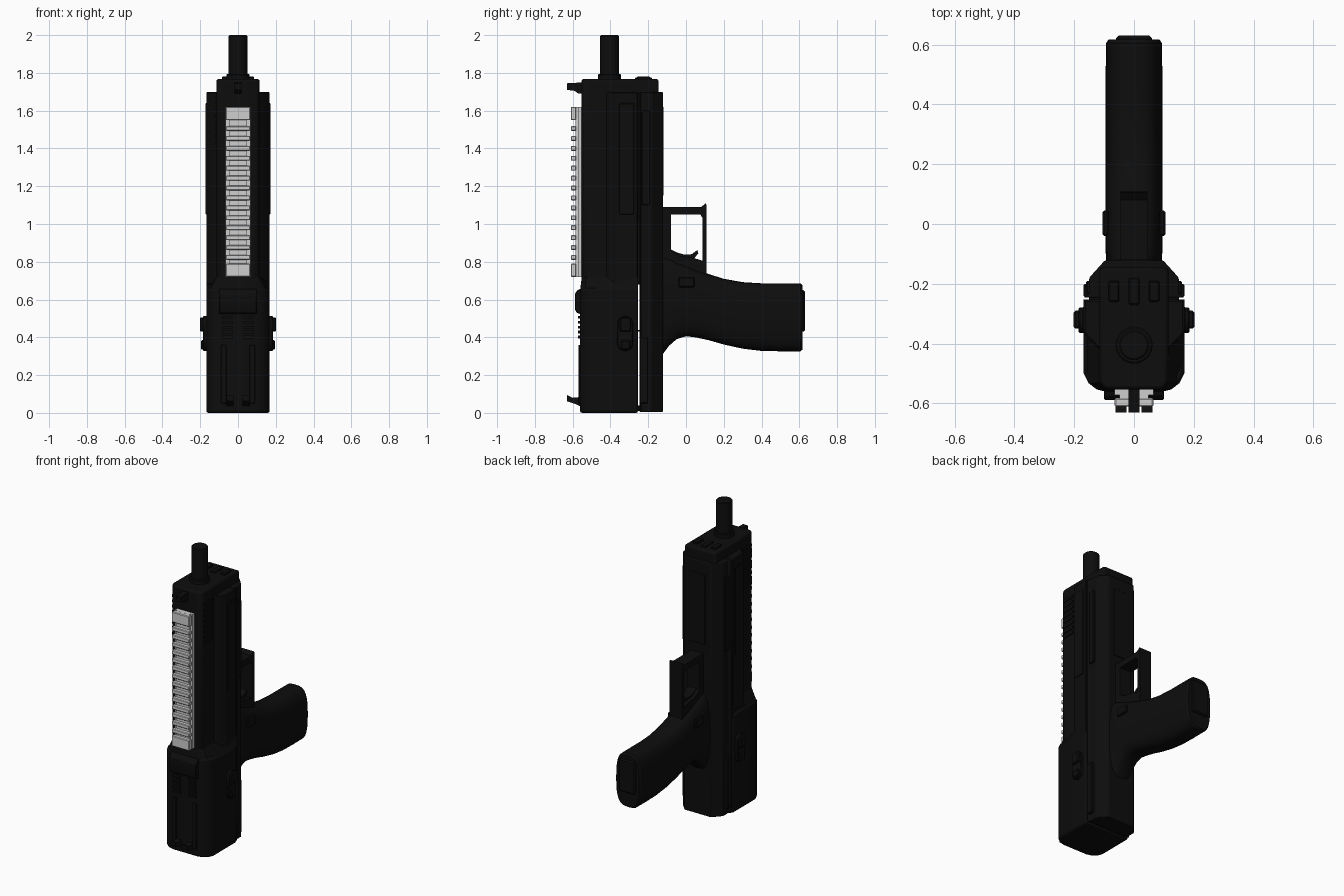
import bpy, bmesh, math
from mathutils import Matrix


def material(name, v):
    m = bpy.data.materials.new(name)
    m.diffuse_color = (v, v, v, 1)
    return m


BLACK = material("matte black", 0.004)
GREY = material("light grey", 0.62)


def finish(name, bm, mat=BLACK, bevel=0.0, seg=1, smooth=True):
    bmesh.ops.recalc_face_normals(bm, faces=bm.faces)
    me = bpy.data.meshes.new(name)
    bm.to_mesh(me)
    bm.free()
    ob = bpy.data.objects.new(name, me)
    bpy.context.collection.objects.link(ob)
    me.materials.append(mat)
    if bevel:
        b = ob.modifiers.new("bevel", 'BEVEL')
        b.width, b.segments, b.limit_method = bevel, seg, 'ANGLE'
    if smooth:
        bpy.ops.object.select_all(action='DESELECT')
        ob.select_set(True)
        bpy.context.view_layer.objects.active = ob
        bpy.ops.object.shade_smooth_by_angle(angle=math.radians(30))
    return ob


def loft(name, rings, **kw):
    bm = bmesh.new()
    rs = [[bm.verts.new(p) for p in r] for r in rings]
    n = len(rs[0])
    for a, b in zip(rs, rs[1:]):
        for i in range(n):
            bm.faces.new((a[i], a[(i + 1) % n], b[(i + 1) % n], b[i]))
    bm.faces.new(rs[0])
    bm.faces.new(rs[-1])
    return finish(name, bm, **kw)


def prism_z(name, half, z0, z1, **kw):
    """Half outline (x, y) mirrored over x and raised from z0 to z1."""
    pts = half + [(-x, y) for x, y in reversed(half)]
    return loft(name, [[(x, y, z) for x, y in pts] for z in (z0, z1)], **kw)


def prism_x(name, pts, x0, x1, **kw):
    """Side outline (y, z) spread from x0 to x1."""
    return loft(name, [[(x, y, z) for y, z in pts] for x in (x0, x1)], **kw)


def boxes(name, spans, **kw):
    bm = bmesh.new()
    for x0, x1, y0, y1, z0, z1 in spans:
        m = Matrix.Translation(((x0 + x1) / 2, (y0 + y1) / 2, (z0 + z1) / 2)) \
            @ Matrix.Diagonal((x1 - x0, y1 - y0, z1 - z0, 1))
        bmesh.ops.create_cube(bm, size=1, matrix=m)
    return finish(name, bm, smooth=False, **kw)


def both(spans):
    return spans + [(-b, -a, c, d, e, f) for a, b, c, d, e, f in spans]


def cylinder(name, r, y, z0, z1, bevel=0.0):
    bm = bmesh.new()
    bmesh.ops.create_cone(bm, cap_ends=True, segments=32, radius1=r, radius2=r, depth=z1 - z0,
                          matrix=Matrix.Translation((0, y, (z0 + z1) / 2)))
    return finish(name, bm, bevel=bevel)


# rear housing with rounded front corners, blending into the narrower front section
rear = [(0.09, -0.562), (0.125, -0.553), (0.152, -0.532), (0.168, -0.50), (0.168, -0.253)]
slim = [(0.085, -0.552), (0.10, -0.548), (0.115, -0.53), (0.115, -0.42), (0.168, -0.253)]
prism_z("rear_housing", rear, 0.0, 0.66, bevel=0.012, seg=2)
rings = []
for h, z in ((rear, 0.64), (slim, 0.72)):
    rings.append([(x, y, z) for x, y in h + [(-x, y) for x, y in reversed(h)]])
loft("housing_transition", rings)

# front section, side shoulders and nose block
prism_z("front_section", [(0.085, -0.553), (0.10, -0.55), (0.115, -0.53), (0.115, -0.145)],
        0.68, 1.768, bevel=0.012, seg=2)
prism_z("side_shoulders", [(0.11, -0.425), (0.165, -0.37), (0.168, -0.36), (0.168, -0.253)],
        0.68, 1.70, bevel=0.006)
boxes("shoulder_panels", both([(0.15, 0.172, -0.355, -0.275, 1.05, 1.64)]), bevel=0.004)

# lower frame, separated from the housing by a thin seam behind
prism_z("lower_frame", [(0.168, -0.246), (0.15, -0.235), (0.15, -0.18), (0.098, -0.122)],
        0.005, 1.70, bevel=0.008, seg=2)
boxes("seam_fill", [(-0.15, 0.15, -0.26, -0.24, 1.02, 1.69), (-0.15, 0.15, -0.26, -0.24, 0.43, 0.44),
                    (-0.15, 0.15, -0.26, -0.24, 0.01, 0.04)])
boxes("frame_side_rails", both([(0.14, 0.168, -0.244, -0.20, 0.05, 0.40),
                                (0.14, 0.16, -0.235, -0.19, 1.1, 1.6)]), bevel=0.004)
boxes("frame_underside_panel", [(-0.06, 0.06, -0.14, -0.118, 1.15, 1.62)], bevel=0.004)

# vent ribs on the front sides
boxes("vent_ribs", both([(0.11, 0.121, -0.525, -0.435, 1.42 + i * 0.036, 1.438 + i * 0.036)
                         for i in range(8)]))

# barrel and collar
cylinder("barrel", 0.05, -0.405, 1.70, 2.0, 0.005)
cylinder("barrel_collar", 0.062, -0.405, 1.75, 1.795, 0.005)
boxes("nose_lugs", both([(0.05, 0.085, -0.26, -0.19, 1.755, 1.78)])
      + [(-0.018, 0.018, -0.27, -0.18, 1.755, 1.776)], bevel=0.004)

# accessory rail with evenly spaced teeth
boxes("rail_base", [(-0.048, 0.048, -0.585, -0.545, 0.72, 1.62)], mat=GREY)
boxes("rail_flanges", both([(0.04, 0.065, -0.572, -0.55, 0.72, 1.62)]), mat=GREY)
teeth = [(0.72, 0.79), (1.55, 1.62)] + [(0.81 + i * 0.0525, 0.836 + i * 0.0525) for i in range(14)]
boxes("rail_teeth", [(-0.065, 0.065, -0.61, -0.582, a, b) for a, b in teeth],
      mat=GREY, bevel=0.004)

# sights: one post in front, two ears behind
prism_x("front_sight", [(-0.54, 1.69), (-0.57, 1.69), (-0.59, 1.705), (-0.63, 1.71),
                        (-0.63, 1.745), (-0.54, 1.75)], -0.018, 0.018)
for side in (-1, 1):
    prism_x("rear_sight_ear", [(-0.55, 0.03), (-0.58, 0.045), (-0.63, 0.062), (-0.63, 0.095),
                               (-0.60, 0.08), (-0.55, 0.085)], side * 0.025, side * 0.062)

# raised hump and grip ridges on the rear housing
prism_x("housing_hump", [(-0.55, 0.52), (-0.58, 0.53), (-0.588, 0.55), (-0.588, 0.63),
                         (-0.575, 0.65), (-0.55, 0.66)], -0.10, 0.10, bevel=0.004)
boxes("rear_ridges", both([(0.03, 0.085, -0.573, -0.55, 0.395 + i * 0.026, 0.409 + i * 0.026)
                           for i in range(5)]))
boxes("rear_strips", both([(0.06, 0.09, -0.569, -0.55, 0.05, 0.36)]), bevel=0.003)
boxes("end_cap_pads", both([(0.03, 0.12, -0.54, -0.46, 0.0, 0.02)]), bevel=0.003)

# selector levers on both sides
lever = []
for i in range(17):
    a = 2 * math.pi * i / 16
    if i < 16:
        lever.append((-0.322 + 0.043 * math.cos(a), 0.42 + 0.05 * (1 if i < 8 else -1)
                      + 0.043 * math.sin(a)))
for s in (-1, 1):
    prism_x("selector_plate", lever, s * 0.16, s * 0.185, bevel=0.004)
boxes("selector_tabs", both([(0.18, 0.202, -0.35, -0.29, 0.43, 0.505),
                             (0.18, 0.197, -0.345, -0.295, 0.335, 0.385)]), bevel=0.006)

# grip: rounded sections along y, given as (y, low z, high z, half width)
sections = [(-0.15, 0.27, 0.84, 0.09), (-0.12, 0.315, 0.83, 0.093), (-0.09, 0.355, 0.82, 0.095),
            (-0.05, 0.39, 0.80, 0.095), (0.0, 0.406, 0.78, 0.095), (0.05, 0.40, 0.76, 0.095),
            (0.12, 0.385, 0.735, 0.095), (0.2, 0.362, 0.71, 0.095), (0.3, 0.34, 0.692, 0.095),
            (0.4, 0.328, 0.686, 0.095), (0.5, 0.326, 0.686, 0.095), (0.605, 0.326, 0.686, 0.093),
            (0.617, 0.335, 0.676, 0.085)]
rings = []
for y, lo, hi, w in sections:
    ring = []
    for i in range(32):
        a = 2 * math.pi * i / 32
        c, s = math.cos(a), math.sin(a)
        ring.append((w * math.copysign(abs(c) ** 0.6, c), y,
                     (lo + hi) / 2 + (hi - lo) / 2 * math.copysign(abs(s) ** 0.75, s)))
    rings.append(ring)
loft("grip", rings)
boxes("grip_base_plate", [(-0.06, 0.06, 0.60, 0.63, 0.43, 0.65)], bevel=0.008)
boxes("release_buttons", both([(0.085, 0.105, -0.04, 0.045, 0.665, 0.72)]), bevel=0.006)

# finger guard and trigger
prism_x("guard_front", [(-0.14, 1.05), (-0.14, 1.09), (0.08, 1.09), (0.105, 1.11),
                        (0.108, 1.05), (0.07, 1.05)], -0.045, 0.045)
prism_x("guard_bar", [(0.088, 0.72), (0.108, 0.72), (0.108, 1.105), (0.07, 1.06), (0.088, 1.03)],
        -0.045, 0.045)
prism_x("guard_root", [(-0.14, 0.70), (0.108, 0.70), (0.108, 0.80), (0.04, 0.82), (-0.03, 0.83),
                       (-0.08, 0.86), (-0.08, 1.06), (-0.14, 1.06)], -0.045, 0.045)
prism_x("trigger", [(-0.09, 0.80), (0.03, 0.80), (0.065, 0.845), (0.06, 0.862), (0.03, 0.84),
                    (-0.01, 0.838), (-0.05, 0.85), (-0.09, 0.87)], -0.022, 0.022)
